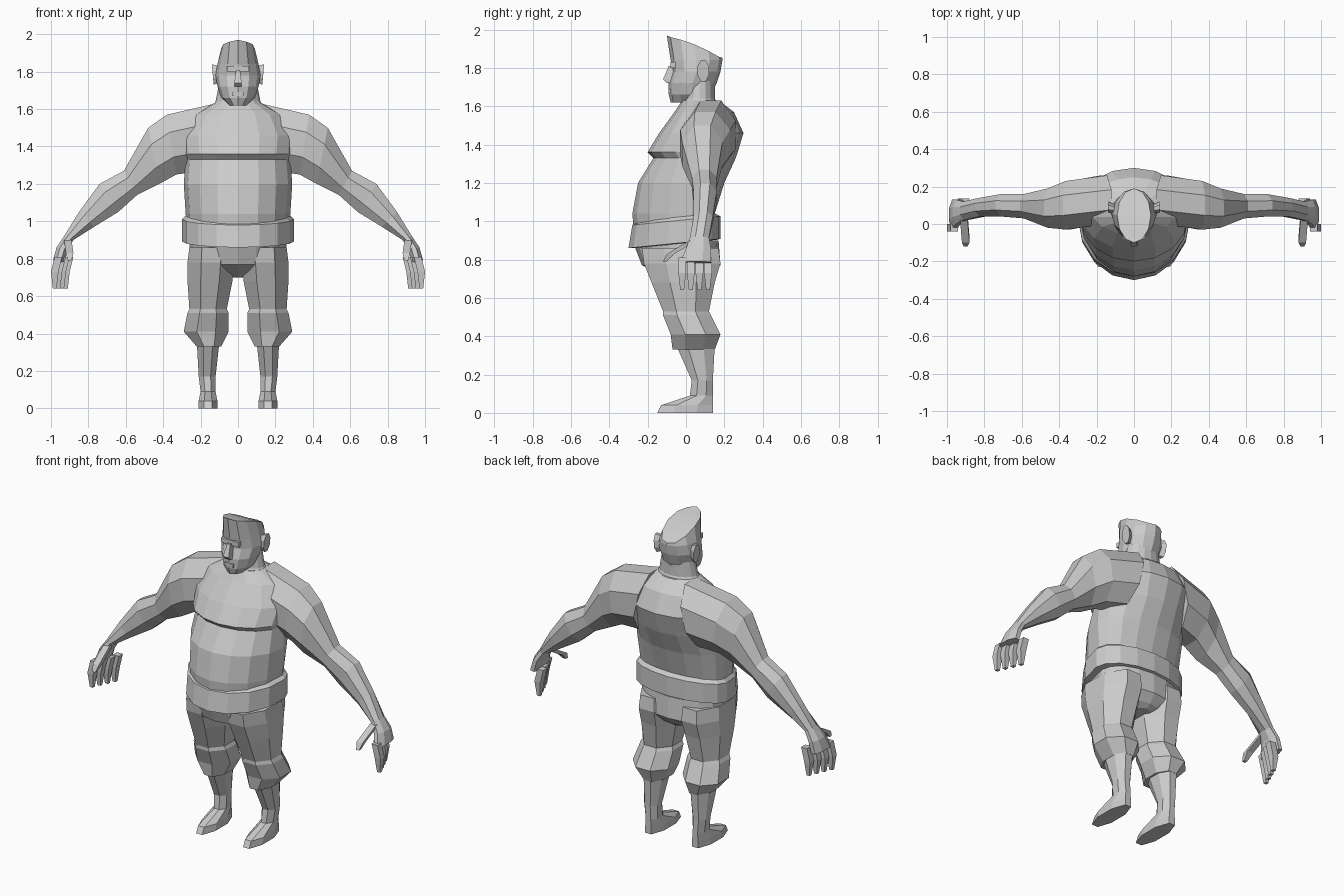
import bpy, bmesh, math
from mathutils import Vector

default_cube = bpy.data.objects.get("Cube")
if default_cube:
    bpy.data.objects.remove(default_cube, do_unlink=True)

grey = bpy.data.materials.new("clay grey")
grey.use_nodes = True
grey.diffuse_color = (.6, .6, .6, 1)
grey.node_tree.nodes["Principled BSDF"].inputs["Base Color"].default_value = grey.diffuse_color


def loft(name, rings, mirror=False):
    """Skin a list of equal, even-sided rings and close both ends."""
    bm = bmesh.new()
    loops = [[bm.verts.new(point) for point in ring] for ring in rings]
    count = len(loops[0])
    for lower, upper in zip(loops, loops[1:]):
        for i in range(count):
            j = (i + 1) % count
            bm.faces.new((lower[i], lower[j], upper[j], upper[i]))
    for cap in (loops[0], loops[-1]):
        for i in range(count // 2):
            corners = dict.fromkeys((i, i + 1, count - i - 1, (count - i) % count))
            bm.faces.new([cap[k] for k in corners])
    bmesh.ops.recalc_face_normals(bm, faces=bm.faces)
    mesh = bpy.data.meshes.new(name)
    bm.to_mesh(mesh)
    bm.free()
    mesh.materials.append(grey)
    part = bpy.data.objects.new(name, mesh)
    bpy.context.collection.objects.link(part)
    if mirror:
        part.modifiers.new("Mirror", 'MIRROR')


def section(z, front, back, half, tilt=0, sides=16):
    """Horizontal egg-shaped ring, widest behind the belly."""
    middle = max(.03, (front + back) / 2)
    ring = []
    for i in range(sides):
        angle = math.tau * i / sides
        depth = -math.cos(angle)
        y = middle + depth * (middle - front if depth < 0 else back - middle)
        ring.append(Vector((half * math.sin(angle), y, z + tilt * (y - front))))
    return ring


def hoop(upper, lower, front, back, sides=8):
    """Octagonal ring spanning two (x, z) points and a range in y."""
    top, bottom = Vector((upper[0], 0, upper[1])), Vector((lower[0], 0, lower[1]))
    grow = 1 / math.cos(math.pi / sides)
    ring = []
    for i in range(sides):
        angle = math.tau * (i + .5) / sides
        point = (top + bottom) / 2 + (top - bottom) / 2 * math.cos(angle) * grow
        point.y = (front + back) / 2 + (back - front) / 2 * math.sin(angle) * grow
        ring.append(point)
    return ring


def leg_ring(z, inner, outer, front, back):
    return hoop((outer, z), (inner, z), front, back)


def square(x, y, z, wide, deep):
    corners = ((-1, -1), (1, -1), (1, 1), (-1, 1))
    return [Vector((x + wide * sx, y + deep * sy, z)) for sx, sy in corners]


# Torso with a chest fold over the belly
loft("torso", [
    section(z=.92, front=-.27, back=.15, half=.27),
    section(z=1.04, front=-.28, back=.15, half=.28),
    section(z=1.2, front=-.25, back=.2, half=.29),
    section(z=1.33, front=-.17, back=.26, half=.28),
    section(z=1.36, front=-.2, back=.27, half=.29),
    section(z=1.46, front=-.14, back=.3, half=.3),
    section(z=1.57, front=-.06, back=.25, half=.24),
    section(z=1.63, front=-.02, back=.17, half=.13),
])

# Belt band, rising toward the back
loft("belt", [
    section(z=.86, front=-.27, back=.16, half=.27, tilt=.1),
    section(z=.86, front=-.3, back=.18, half=.3, tilt=.1),
    section(z=.98, front=-.28, back=.18, half=.3, tilt=.1),
    section(z=1, front=-.26, back=.15, half=.28, tilt=.1),
])

# Breeches: hips and baggy legs gathered below the knee
loft("hips", [
    section(z=.9, front=-.28, back=.17, half=.26),
    section(z=.77, front=-.23, back=.18, half=.26),
    section(z=.72, front=-.12, back=.14, half=.14),
    section(z=.7, front=-.07, back=.11, half=.06),
])
loft("breeches_leg", [
    leg_ring(z=.86, inner=.03, outer=.26, front=-.23, back=.17),
    leg_ring(z=.78, inner=.02, outer=.27, front=-.22, back=.18),
    leg_ring(z=.68, inner=.03, outer=.27, front=-.18, back=.15),
    leg_ring(z=.53, inner=.06, outer=.26, front=-.12, back=.12),
    leg_ring(z=.51, inner=.05, outer=.27, front=-.12, back=.13),
    leg_ring(z=.41, inner=.05, outer=.29, front=-.08, back=.18),
    leg_ring(z=.33, inner=.09, outer=.22, front=-.07, back=.15),
], mirror=True)

# Shin and foot in one piece
loft("shin_and_foot", [
    leg_ring(z=.35, inner=.1, outer=.22, front=-.05, back=.15),
    leg_ring(z=.17, inner=.12, outer=.21, front=.03, back=.14),
    leg_ring(z=.09, inner=.12, outer=.2, front=.02, back=.14),
    leg_ring(z=.04, inner=.11, outer=.21, front=-.13, back=.14),
    leg_ring(z=0, inner=.11, outer=.21, front=-.15, back=.14),
], mirror=True)

# Arm from shoulder to wrist, then the palm
wrist = hoop((.93, .92), (.88, .9), front=.02, back=.12)
loft("arm", [
    hoop((.12, 1.63), (.2, 1.27), front=0, back=.26),
    hoop((.38, 1.57), (.33, 1.25), front=-.03, back=.23),
    hoop((.48, 1.5), (.42, 1.2), front=-.02, back=.19),
    hoop((.61, 1.27), (.54, 1.14), front=.03, back=.16),
    hoop((.74, 1.2), (.64, 1.05), front=.04, back=.16),
    hoop((.85, 1.05), (.77, .97), front=.04, back=.14),
    wrist,
], mirror=True)
loft("palm", [
    wrist,
    hoop((.97, .86), (.91, .85), front=0, back=.13),
    hoop((.99, .79), (.93, .78), front=-.03, back=.13),
], mirror=True)

# Fingers and thumb
for i, finger in enumerate(("index", "middle", "ring", "little")):
    x, y = .98 - i * .02, i * .045 - .02
    loft(finger + "_finger", [
        square(x - .02, y, .81, wide=.02, deep=.02),
        square(x, y, .73, wide=.02, deep=.02),
        square(x, y, .64, wide=.01, deep=.01),
    ], mirror=True)
loft("thumb", [
    square(.91, .04, .9, wide=.02, deep=.02),
    square(.9, -.08, .83, wide=.02, deep=.02),
    square(.9, -.11, .79, wide=.01, deep=.01),
], mirror=True)

# Neck and head, with a swept flat crown
loft("neck", [
    section(z=1.58, front=-.04, back=.19, half=.16),
    section(z=1.64, front=-.01, back=.15, half=.12),
    section(z=1.74, front=0, back=.15, half=.1),
])
crown = section(z=1.97, front=-.1, back=.19, half=.09, sides=12)
for point in crown:
    point.z -= 1.4 * (point.y + .1) ** 2 + abs(point.x) / 5
loft("head", [
    section(z=1.62, front=-.08, back=.06, half=.05, sides=12),
    section(z=1.66, front=-.09, back=.13, half=.09, sides=12),
    section(z=1.72, front=-.09, back=.16, half=.11, sides=12),
    section(z=1.78, front=-.07, back=.18, half=.12, sides=12),
    section(z=1.84, front=-.08, back=.19, half=.11, sides=12),
    crown,
])

# Face: brow ridge, nose and lips
loft("brow", [square(0, -.06, z, wide=.06, deep=.02) for z in (1.8, 1.83)])
loft("nose", [
    square(0, -.08, 1.81, wide=.01, deep=.01),
    square(0, -.09, 1.74, wide=.02, deep=.03),
    square(0, -.08, 1.72, wide=.02, deep=.02),
])
loft("lips", [square(0, -.07, z, wide=.03, deep=.02) for z in (1.67, 1.69)])

# Ears flare outward from the side of the head
loft("ear", [
    hoop((.1, 1.83), (.1, 1.74), front=.06, back=.1),
    hoop((.14, 1.84), (.13, 1.73), front=.06, back=.12),
], mirror=True)
